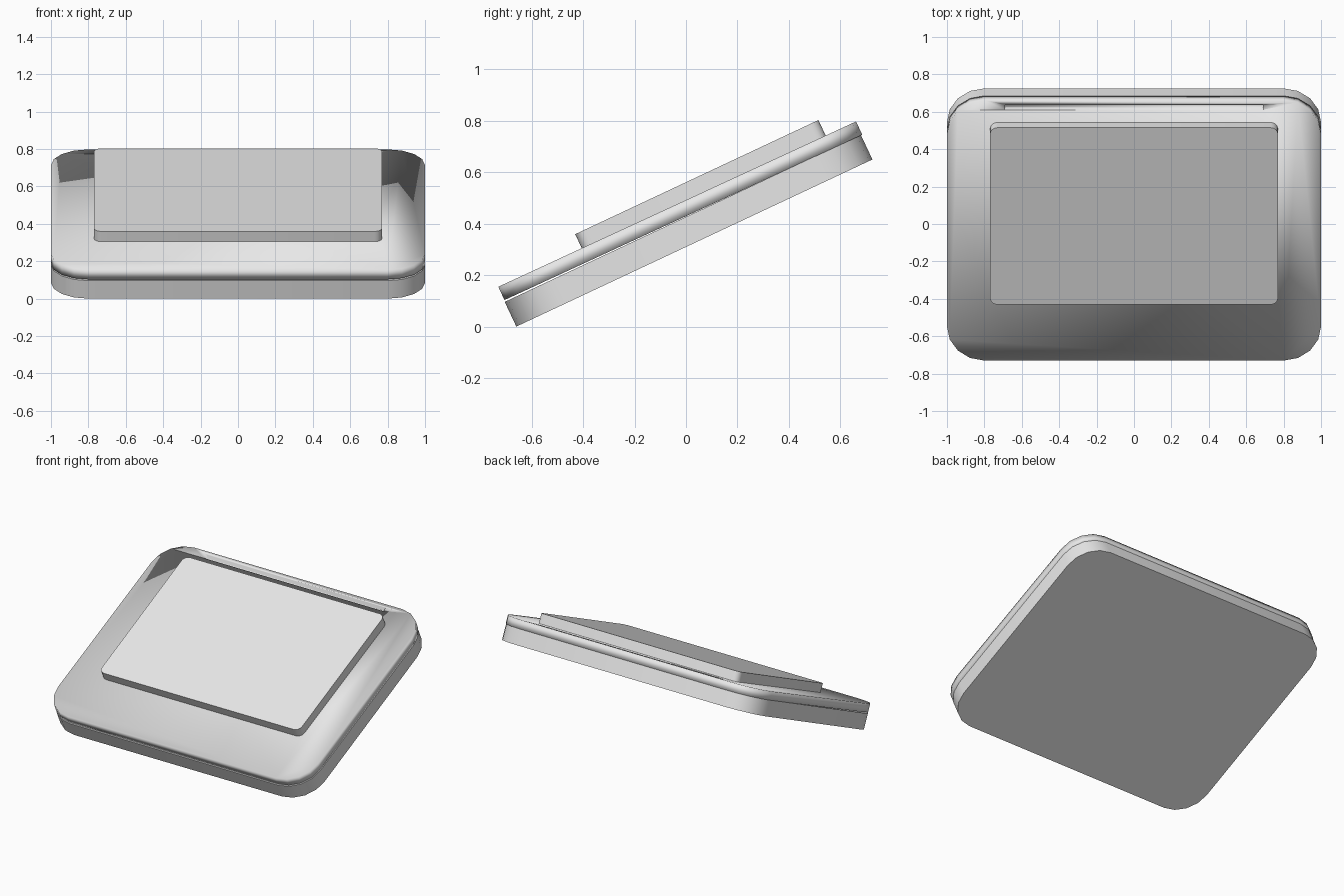
import bpy, bmesh, math
from mathutils import Matrix

if "Cube" in bpy.data.objects:
    bpy.data.objects.remove(bpy.data.objects["Cube"])

TILT = math.radians(25.14)
LID_TILT = math.radians(24.8)   # lid is not quite parallel to the base

grey = bpy.data.materials.new("light_grey")
grey.diffuse_color = (0.8, 0.8, 0.8, 1)
grey.use_nodes = True
grey.node_tree.nodes["Principled BSDF"].inputs["Base Color"].default_value = grey.diffuse_color


def slab(name, half_x, u0, u1, v0, v1, radius, segs, tilt, offset_v=0.0):
    """Rounded rectangle plate in the sloped frame (x, u along slope, v normal)."""
    pts = []
    corners = [(half_x, u1, 0), (-half_x, u1, 90), (-half_x, u0, 180), (half_x, u0, 270)]
    for cx, cu, a0 in corners:
        ox = cx - math.copysign(radius, cx)
        ou = cu - radius if cu == u1 else cu + radius
        for i in range(segs + 1):
            a = math.radians(a0 + 90 * i / segs)
            pts.append((ox + radius * math.cos(a), ou + radius * math.sin(a)))
    bm = bmesh.new()
    face = bm.faces.new([bm.verts.new((x, u, v0)) for x, u in pts])
    ext = bmesh.ops.extrude_face_region(bm, geom=[face])
    top = [g for g in ext["geom"] if isinstance(g, bmesh.types.BMVert)]
    bmesh.ops.translate(bm, verts=top, vec=(0, 0, v1 - v0))
    bmesh.ops.recalc_face_normals(bm, faces=bm.faces)
    # lean the part back and set it on the floor
    lift = Matrix.Rotation(TILT, 4, 'X') @ Matrix.Translation((0, 0, offset_v))
    bm.transform(Matrix.Translation((0, -0.66, 0)) @ lift @ Matrix.Rotation(tilt - TILT, 4, 'X'))
    me = bpy.data.meshes.new(name)
    bm.to_mesh(me)
    bm.free()
    me.materials.append(grey)
    ob = bpy.data.objects.new(name, me)
    bpy.context.collection.objects.link(ob)
    return ob


def smooth(ob, angle=None):
    bpy.ops.object.select_all(action='DESELECT')
    bpy.context.view_layer.objects.active = ob
    ob.select_set(True)
    if angle is None:
        bpy.ops.object.shade_smooth()
    else:
        bpy.ops.object.shade_smooth_by_angle(angle=math.radians(angle))


# lower shell
base = slab("base", 1.0, 0.0, 1.53, 0.0, 0.106, 0.2, 4, TILT)
smooth(base, 30)

# upper shell, softly shaded, with a long slot near the back edge
lid = slab("lid", 1.0, 0.002, 1.535, 0.0, 0.057, 0.2, 4, LID_TILT, 0.113)
cutter = slab("slot_cutter", 0.69, 1.478, 1.508, 0.025, 0.12, 0.002, 1, LID_TILT, 0.113)
cut = lid.modifiers.new("slot", 'BOOLEAN')
cut.operation = 'DIFFERENCE'
cut.object = cutter
cut.solver = 'EXACT'
bpy.ops.object.select_all(action='DESELECT')
bpy.context.view_layer.objects.active = lid
lid.select_set(True)
bpy.ops.object.modifier_apply(modifier="slot")
bpy.data.objects.remove(cutter)
smooth(lid)

# raised top panel
panel = slab("top_panel", 0.77, 0.36, 1.405, 0.15, 0.228, 0.04, 4, TILT)
smooth(panel, 30)
